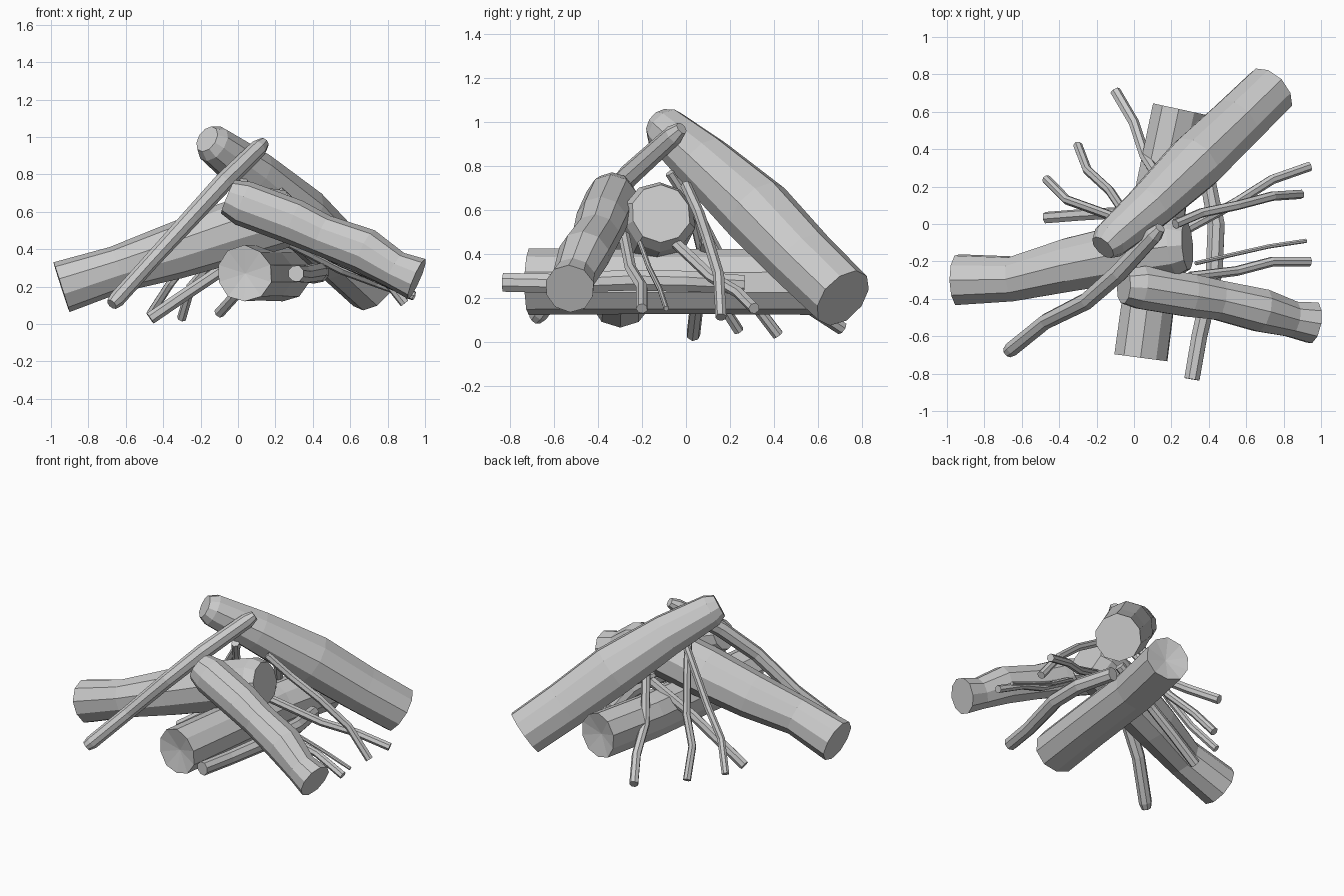
import bpy, bmesh, math, random
from mathutils import Vector

random.seed(4)


def limb(name, path, sides, jitter=0.04, dish=0.0):
    """Faceted tapering tube; path is a list of (x, y, z, radius)."""
    pts = [Vector(p[:3]) for p in path]
    bm = bmesh.new()
    wobble = [1 + random.uniform(-jitter, jitter) for _ in range(sides)]
    rings = []
    side = None
    for i, p in enumerate(pts):
        t = (pts[min(i + 1, len(pts) - 1)] - pts[max(i - 1, 0)]).normalized()
        # carry the side direction along so the facets do not twist
        side = t.cross(Vector((0, 0, 1))) if side is None else side - t * side.dot(t)
        side.normalize()
        up = side.cross(t)
        ring = []
        for k in range(sides):
            a = 2 * math.pi * (k + 0.5) / sides
            r = path[i][3] * wobble[k]
            ring.append(bm.verts.new(p + side * math.cos(a) * r + up * math.sin(a) * r))
        rings.append(ring)
    for a, b in zip(rings, rings[1:]):
        for k in range(sides):
            j = (k + 1) % sides
            bm.faces.new((a[k], a[j], b[j], b[k]))
    # fan caps
    for ring, p, q in ((rings[0], pts[0], pts[1]), (rings[-1], pts[-1], pts[-2])):
        c = bm.verts.new(p + (q - p).normalized() * dish)
        for k in range(sides):
            bm.faces.new((ring[k], ring[(k + 1) % sides], c))
    bmesh.ops.recalc_face_normals(bm, faces=bm.faces)
    me = bpy.data.meshes.new(name)
    bm.to_mesh(me)
    bm.free()
    ob = bpy.data.objects.new(name, me)
    bpy.context.collection.objects.link(ob)
    return ob


# Large logs
limb("back_log", [(-.165, -.125, .99, .075), (-.13, -.09, .965, .105), (.08, .09, .81, .135),
                  (.33, .33, .59, .165), (.55, .54, .37, .155), (.73, .715, .2, .15)], 10)
limb("left_log", [(-.945, -.3, .2, .14), (-.65, -.295, .295, .125), (-.35, -.22, .39, .15),
                  (-.05, -.16, .49, .165), (.22, -.12, .57, .165), (.285, -.115, .585, .135)], 10)
limb("right_log", [(-.055, -.335, .68, .095), (.03, -.34, .645, .12), (.3, -.385, .545, .12),
                   (.45, -.41, .475, .11), (.68, -.465, .39, .12), (.84, -.51, .29, .1),
                   (.955, -.53, .24, .115)], 10)
limb("bottom_log", [(.035, -.715, .27, .148), (.09, -.3, .27, .145), (.15, .2, .27, .145),
                    (.24, .615, .27, .148)], 10, dish=.03)

# Medium branches
limb("leaning_branch", [(-.675, -.685, .105, .032), (-.65, -.665, .13, .043), (-.47, -.52, .33, .043),
                        (-.25, -.41, .57, .048), (-.08, -.26, .755, .052), (.11, -.055, .94, .047),
                        (.14, -.02, .97, .03)], 8)
limb("low_branch", [(.31, -.83, .27, .045), (.35, -.6, .265, .046), (.43, -.25, .28, .05),
                    (.44, 0, .275, .05), (.39, .26, .26, .045)], 8)

# Twigs: points from the ground outward end up to the apex, plus a radius
twigs = [
    ([(-.1, .71, .06), (0, .54, .17), (.06, .36, .3), (.15, .22, .58)], .03),
    ([(-.3, .42, .03), (-.25, .29, .2), (-.13, .18, .34), (-.05, .06, .57), (.03, -.07, .77)], .026),
    ([(-.47, .24, .05), (-.36, .13, .22), (-.22, .08, .39), (0, 0, .72)], .025),
    ([(-.47, .035, .03), (-.28, .05, .16), (-.1, .06, .28), (.2, .1, .46)], .032),
    ([(.94, .31, .15), (.74, .24, .22), (.55, .12, .29), (.24, -.05, .45)], .026),
    ([(.89, .16, .11), (.74, .15, .3), (.55, .1, .46), (.36, .06, .58), (.22, 0, .71)], .027),
    ([(.92, -.09, .15), (.72, -.12, .24), (.5, -.17, .34), (.33, -.21, .45)], .012),
    ([(.94, -.2, .15), (.74, -.2, .25), (.55, -.25, .33), (.3, -.28, .48)], .027),
]
for n, (pts, r) in enumerate(twigs, 1):
    limb(f"twig_{n}", [(*p, r) for p in pts], 7, 0.08)
